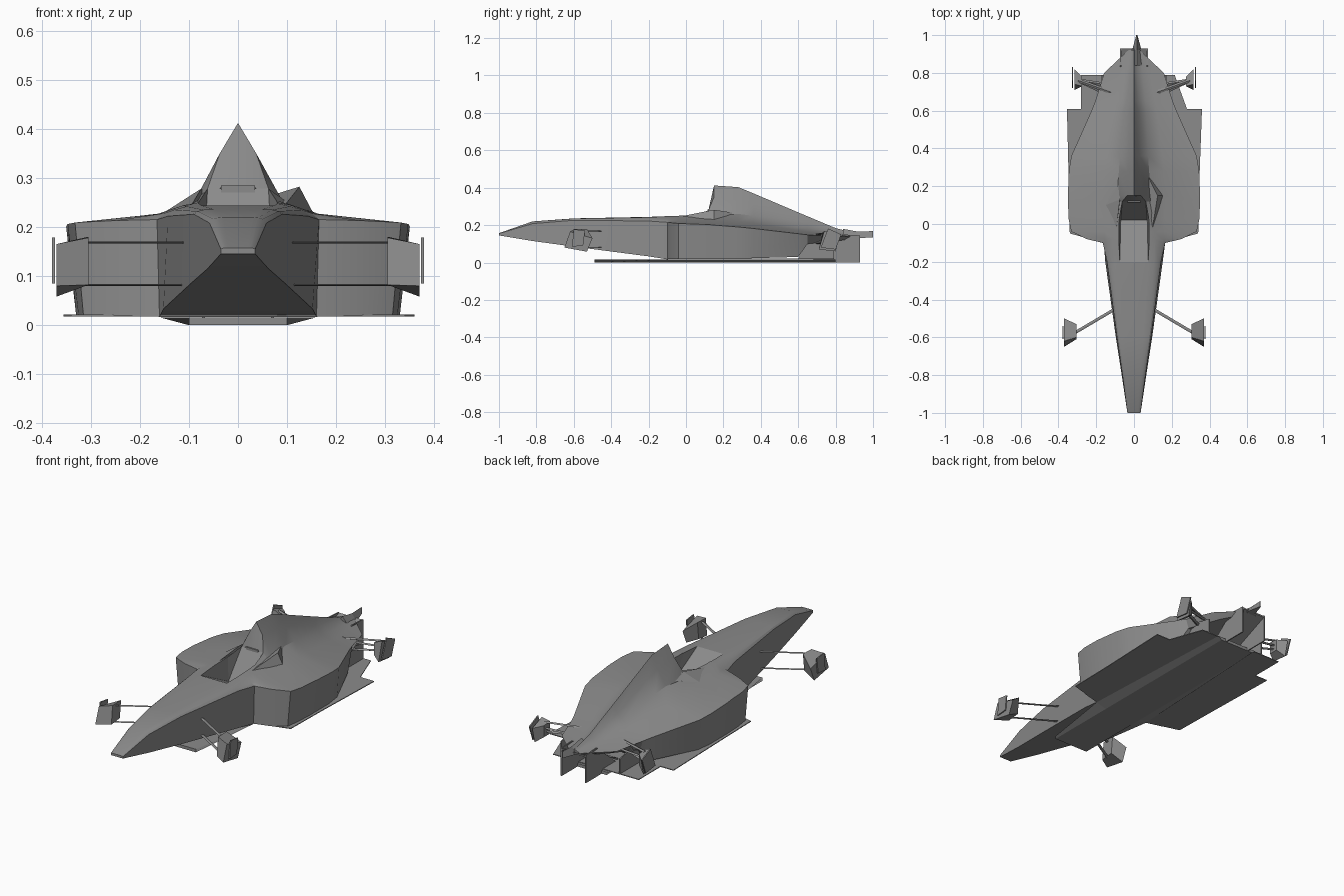
import bpy
import math
from mathutils import Vector

cube = bpy.data.objects.get("Cube")
if cube:
    bpy.data.objects.remove(cube)

grey = bpy.data.materials.new("body grey")
grey.use_nodes = True
colour = (0.26, 0.26, 0.26, 1)
grey.diffuse_color = colour
grey.node_tree.nodes["Principled BSDF"].inputs["Base Color"].default_value = colour


def make(name, verts, faces, smooth=None):
    mesh = bpy.data.meshes.new(name)
    mesh.from_pydata(verts, [], faces)
    mesh.materials.append(grey)
    mesh.validate()
    obj = bpy.data.objects.new(name, mesh)
    bpy.context.collection.objects.link(obj)
    bpy.ops.object.select_all(action='DESELECT')
    obj.select_set(True)
    bpy.context.view_layer.objects.active = obj
    bpy.ops.object.mode_set(mode='EDIT')
    bpy.ops.mesh.select_all(action='SELECT')
    bpy.ops.mesh.normals_make_consistent(inside=False)
    bpy.ops.object.mode_set(mode='OBJECT')
    if smooth:
        bpy.ops.object.shade_smooth_by_angle(angle=math.radians(smooth))
    return obj


def loft(name, rings, skip=lambda i, j: False, smooth=None):
    """Skin a row of closed rings, with capped ends."""
    n = len(rings[0])
    faces = [tuple(range(n)), tuple(range((len(rings) - 1) * n, len(rings) * n))]
    for i in range(len(rings) - 1):
        for j in range(n):
            if not skip(i, j):
                k = (j + 1) % n
                faces.append((i * n + j, i * n + k, (i + 1) * n + k, (i + 1) * n + j))
    return make(name, [p for r in rings for p in r], faces, smooth)


def slab(name, outline, z0, z1):
    return loft(name, [[(x, y, z) for x, y in outline] for z in (z0, z1)])


def plate(name, outline, x, thick=0.006):
    return loft(name, [[(x + d, y, z) for y, z in outline] for d in (-thick / 2, thick / 2)])


def rod(name, a, b, width, height):
    a, b = Vector(a), Vector(b)
    side = (b - a).cross(Vector((0, 0, 1))).normalized() * width
    up = Vector((0, 0, height))
    return loft(name, [[p + side, p + up, p - side, p - up] for p in (a, b)])


def body_ring(y, bottom, shoulder, mid, inner, upper, top):
    half = [bottom, shoulder, mid, inner, upper]
    return ([(x, y, z) for x, z in half] + [(0, y, top)]
            + [(-x, y, z) for x, z in reversed(half)])


# Nose and cockpit surround: tall flat sides under a flat deck
front = [
    (-1.0, (.035, .145), (.035, .155), (.03, .157), (.025, .157), (.02, .157), .157),
    (-.82, (.062, .115), (.058, .208), (.05, .216), (.04, .219), (.03, .22), .22),
    (-.6, (.096, .085), (.09, .226), (.082, .232), (.07, .235), (.05, .236), .236),
    (-.2, (.152, .033), (.143, .222), (.13, .235), (.105, .242), (.075, .244), .244),
    (-.1, (.16, .017), (.165, .215), (.15, .228), (.11, .244), (.08, .248), .248),
    (-.08, (.25, .02), (.25, .213), (.155, .227), (.112, .244), (.08, .25), .25),
    (-.04, (.315, .022), (.332, .209), (.16, .227), (.112, .244), (.08, .25), .252),
    (.03, (.325, .022), (.347, .206), (.163, .227), (.11, .244), (.078, .254), .258),
]
# Sidepods and engine cover, concave between pod and spine
rear = [
    (.12, (.33, .022), (.349, .203), (.165, .226), (.095, .245), (.062, .278), .28),
    (.15, (.33, .022), (.35, .2), (.165, .226), (.09, .25), (.037, .35), .412),
    (.28, (.33, .022), (.345, .19), (.16, .22), (.08, .26), (.033, .335), .403),
    (.36, (.32, .023), (.332, .182), (.15, .211), (.075, .25), (.03, .312), .37),
    (.6, (.215, .03), (.225, .154), (.12, .172), (.065, .19), (.025, .226), .268),
    (.65, (.19, .1), (.205, .148), (.11, .163), (.06, .18), (.022, .21), .247),
    (.8, (.11, .115), (.158, .138), (.08, .146), (.045, .152), (.015, .164), .184),
    (.92, (.02, .13), (.03, .14), (.022, .144), (.015, .147), (.008, .15), .153),
]
rings = [body_ring(*s) for s in front + rear]
open_from, open_to = 3, len(front)
loft("body_shell", rings,
     lambda i, j: open_from <= i < open_to and j in (4, 5), smooth=25)

# Cockpit tub: sloped floor, seat back and side walls
low = [(.07, .02, .13), (-.07, .02, .13)]
rim = [[r[j] for r in rings[open_from:open_to + 1]] for j in (4, 6)]
count = len(rim[0])
a, b = 2 * count, 2 * count + 1
tub_faces = [(0, a, b, count), (count - 1, a, b, 2 * count - 1)]
for k in range(count - 1):
    tub_faces += [(k, k + 1, a), (count + k, count + k + 1, b)]
make("cockpit_tub", rim[0] + rim[1] + low, tub_faces)

# Headrest between the seat back and the air intake
slab("headrest", [(-.035, .115), (.035, .115), (.035, .16), (-.035, .16)], .25, .284)

# Raised wedges beside the headrest, of uneven shape
wedge_faces = [(0, 1, 2), (0, 1, 3), (1, 2, 3), (2, 0, 3)]
make("left_headrest_wedge", [(.095, -.04, .244), (.155, .15, .225), (.07, .26, .265),
                             (.125, .15, .282)], wedge_faces)
make("right_headrest_wedge", [(-.095, -.04, .244), (-.15, .1, .23), (-.06, .24, .27),
                              (-.075, .13, .278)], wedge_faces)

# Tail spike above the gearbox
loft("tail_spike", [
    [(-.01, .84, .15), (.04, .84, .15), (.015, .84, .18)],
    [(-.01, .92, .13), (.04, .92, .13), (.015, .92, .165)],
    [(.012, 1, .135), (.018, 1, .135), (.015, 1, .168)],
])

# Floor with stepped rear edges
slab("floor", [
    (-.16, -.1), (.16, -.1), (.34, -.05), (.345, .2), (.36, .61), (.28, .61),
    (.215, .79), (-.17, .79), (-.28, .79), (-.28, .61), (-.355, .61),
    (-.345, .2), (-.34, -.05)], .018, .022)

# Raised centre plank and splitter
loft("plank", [[(-.1, y, 0), (.1, y, 0), (w, y, .016), (-w, y, .016)]
               for y, w in ((-.49, .1), (-.1, .16), (.8, .12))])

# Diffuser roof and upright fins
loft("diffuser_roof", [[(-.07, y, z), (.07, y, z), (.07, y, z + .008), (-.07, y, z + .008)]
                       for y, z in ((.66, .02), (.93, .135))])
for s, side in ((1, "left"), (-1, "right")):
    plate(side + "_inner_fin", [(.66, .0), (.93, .0), (.93, .145), (.84, .15)], s * .07)
    plate(side + "_outer_fin", [(.6, .018), (.79, .018), (.79, .1), (.64, .13)], s * .17)

    # Front upright, flared outward, with a thin hub plate
    loft(side + "_front_upright", [
        [(s * .305, -.61, .082), (s * .305, -.54, .09), (s * .305, -.53, .18), (s * .305, -.6, .178)],
        [(s * .37, -.65, .08), (s * .37, -.53, .058), (s * .37, -.5, .13), (s * .37, -.62, .165)]])
    plate(side + "_front_hub", [(-.61, .085), (-.55, .09), (-.54, .17), (-.6, .178)], s * .376)

    # Front wishbones
    for z in (.168, .082):
        rod(side + "_front_wishbone", (s * .1, -.45, z), (s * .32, -.58, z), .008, .002)

    # Rear upright
    loft(side + "_rear_upright", [
        [(s * .275, .73, .09), (s * .275, .78, .09), (s * .275, .78, .15), (s * .275, .73, .155)],
        [(s * .315, .71, .07), (s * .315, .8, .06), (s * .315, .82, .14), (s * .315, .74, .17)]])
    plate(side + "_rear_hub", [(.72, .08), (.8, .07), (.83, .15), (.76, .182)], s * .325)

    # Rear wishbones and driveshaft
    for z, y in ((.15, .69), (.1, .67), (.12, .73)):
        rod(side + "_rear_wishbone", (s * .1, y, z), (s * .295, .76, z + .008), .01, .005)
